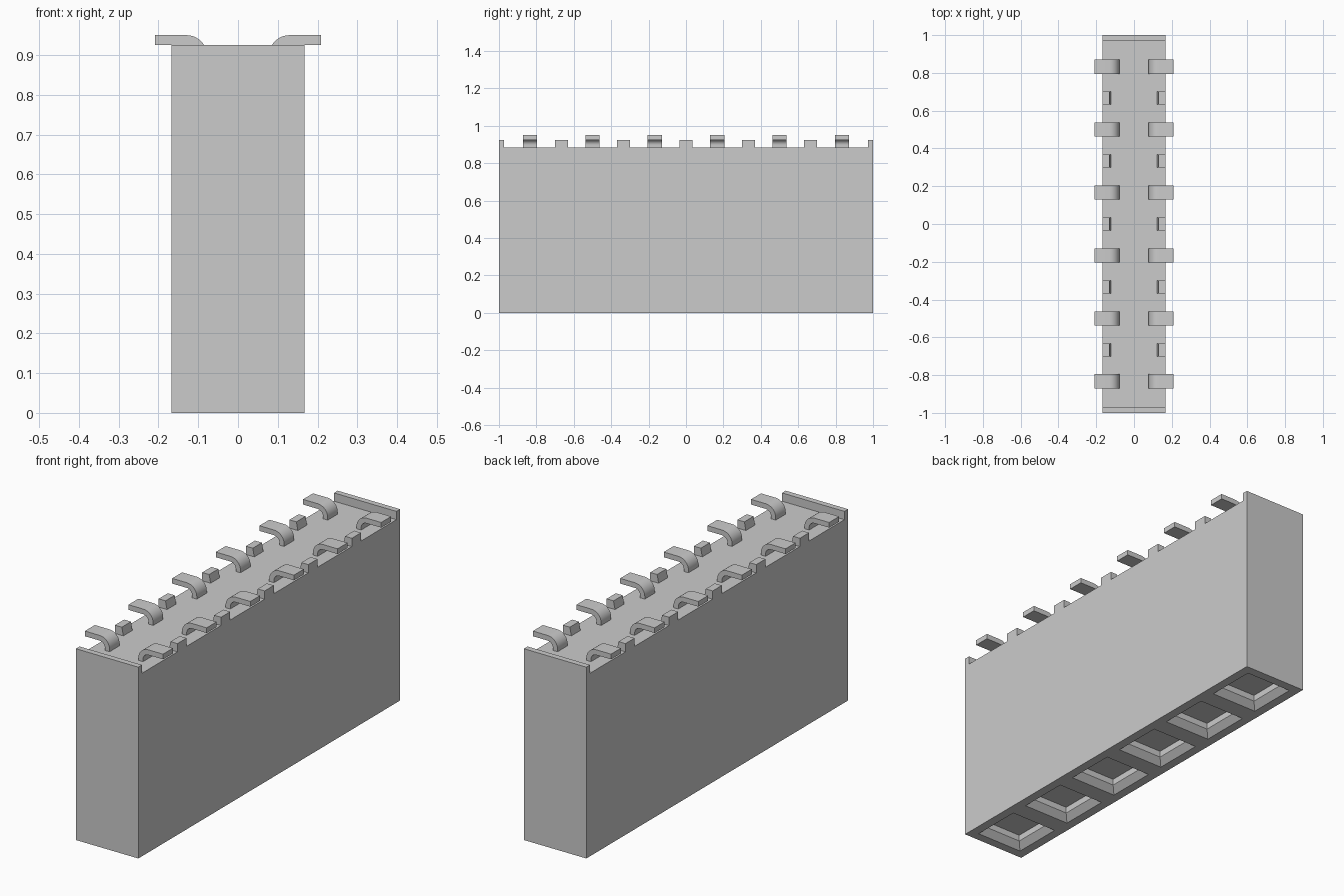
import bpy
import bmesh
from math import cos, sin, pi, radians
from mathutils import Matrix

cube = bpy.data.objects.get("Cube")
if cube:
    bpy.data.objects.remove(cube, do_unlink=True)

HALF_X, DECK, RIM = 0.167, 0.885, 0.925
COUNT = 6
PITCH = 2 / COUNT

grey = bpy.data.materials.new("light grey")
grey.use_nodes = True
GREY = (0.6, 0.6, 0.6, 1)
grey.diffuse_color = GREY
grey.node_tree.nodes["Principled BSDF"].inputs["Base Color"].default_value = GREY


def finish(name, bm):
    bmesh.ops.recalc_face_normals(bm, faces=bm.faces[:])
    mesh = bpy.data.meshes.new(name)
    bm.to_mesh(mesh)
    bm.free()
    mesh.materials.append(grey)
    obj = bpy.data.objects.new(name, mesh)
    bpy.context.collection.objects.link(obj)
    return obj


def strip(name, profile, y, width, side=1):
    """Extrude an x-z profile along y; side -1 mirrors it in x."""
    bm = bmesh.new()
    face = bm.faces.new([bm.verts.new((side * x, y - width / 2, z)) for x, z in profile])
    geom = bmesh.ops.extrude_face_region(bm, geom=[face])["geom"]
    verts = [v for v in geom if isinstance(v, bmesh.types.BMVert)]
    bmesh.ops.translate(bm, verts=verts, vec=(0, width, 0))
    return finish(name, bm)


# Housing: one cell per contact, with a funnel socket in each underside
bm = bmesh.new()
bmesh.ops.create_grid(bm, x_segments=1, y_segments=COUNT, size=1,
                      matrix=Matrix.Diagonal((HALF_X, 1, 1, 1)))
bottom = bm.faces[:]
top = bmesh.ops.extrude_face_region(bm, geom=bottom, use_keep_orig=True)["geom"]
bmesh.ops.translate(bm, verts=[v for v in top if isinstance(v, bmesh.types.BMVert)],
                    vec=(0, 0, DECK))
bmesh.ops.recalc_face_normals(bm, faces=bm.faces[:])
bottom = [f for f in bm.faces if f.calc_center_median().z < 0.01]
for thickness, depth in ((0.062, 0), (0.04, -0.03), (0, -0.03)):
    bmesh.ops.inset_individual(bm, faces=bottom, thickness=thickness, depth=depth)
finish("housing", bm)

# End ridges across the deck
ridge = [(-HALF_X, DECK), (HALF_X, DECK), (HALF_X, RIM), (-HALF_X, RIM)]
for label, y in (("front", -0.986), ("back", 0.986)):
    strip(label + "_ridge", ridge, y, 0.028)

# Standoff blocks and bent solder tails along both long edges
block = [(0.122, DECK), (HALF_X, DECK), (HALF_X, RIM), (0.13, RIM)]
bend_x, bend_z, outer, inner, steps = 0.13, 0.897, 0.053, 0.028, 8


def arc(radius):
    angles = [pi - pi / 2 * i / steps for i in range(steps + 1)]
    return [(bend_x + radius * cos(a), bend_z + radius * sin(a)) for a in angles]


tail = ([(bend_x - outer, DECK)] + arc(outer)
        + [(0.209, bend_z + outer), (0.209, bend_z + inner)]
        + arc(inner)[::-1] + [(bend_x - inner, DECK)])

for side, label in ((1, "left"), (-1, "right")):
    for i in range(COUNT):
        y = -1 + PITCH * (i + 0.5)
        pin = strip(f"{label}_solder_tail_{i + 1}", tail, y, 0.076, side)
        bpy.ops.object.select_all(action="DESELECT")
        pin.select_set(True)
        bpy.context.view_layer.objects.active = pin
        bpy.ops.object.shade_smooth_by_angle(angle=radians(30))
        if i:
            strip(f"{label}_standoff_{i}", block, -1 + PITCH * i, 0.07, side)
